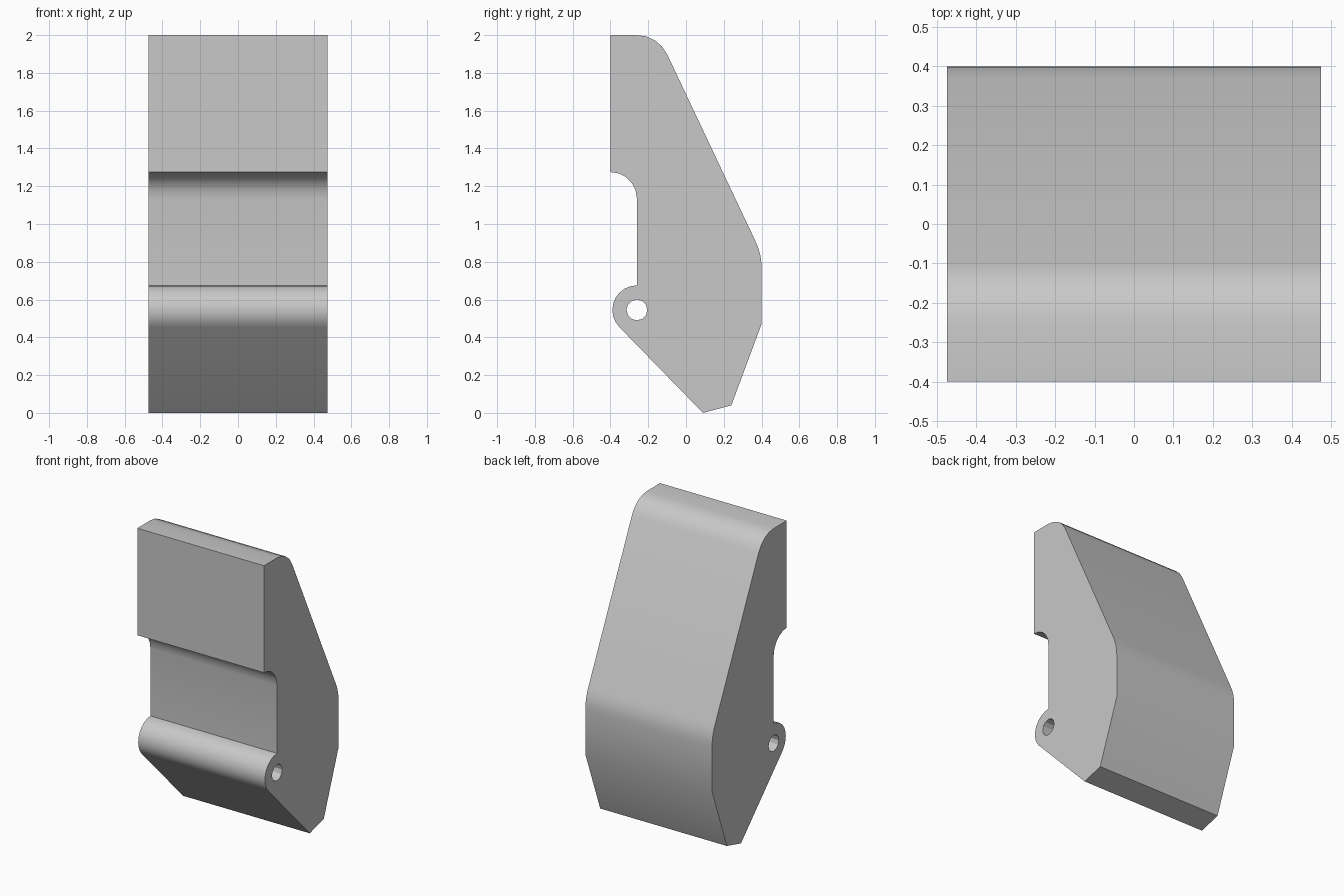
import bpy
import bmesh
from math import cos, sin, radians

cube = bpy.data.objects.get("Cube")
if cube:
    bpy.data.objects.remove(cube, do_unlink=True)

HALF_WIDTH = 0.475
PIVOT = (-0.26, 0.545)


def arc(centre, radius, start, end, steps):
    """Points (y, z) along a circular arc, angles in degrees."""
    angles = [radians(start + (end - start) * i / steps) for i in range(steps + 1)]
    return [(centre[0] + radius * cos(a), centre[1] + radius * sin(a)) for a in angles]


def add_loop(bm, points):
    verts = [bm.verts.new((-HALF_WIDTH, y, z)) for y, z in points]
    return [bm.edges.new((v, verts[i - 1])) for i, v in enumerate(verts)]


# Side outline, clockwise from the top front corner
outline = [(-0.4, 2)]
outline += arc((-0.26, 1.823), 0.177, 90, 25.2, 4)       # rounded top
outline += arc((0.084, 0.77), 0.316, 25.2, 0, 4)         # rounded back
outline += [(0.4, 0.47), (0.24, 0.04), (0.09, 0)]        # foot
outline += arc(PIVOT, 0.13, 225, 90, 9)                  # pivot boss
outline += arc((-0.4, 1.135), 0.14, 0, 90, 5)            # notch fillet

# Pivot bore
bore = arc(PIVOT, 0.055, 0, 360, 12)[:-1]

# Fill the outline around the bore and extrude it across the width
bm = bmesh.new()
edges = add_loop(bm, outline) + add_loop(bm, bore)
bmesh.ops.triangle_fill(bm, edges=edges, use_beauty=True)
result = bmesh.ops.extrude_face_region(bm, geom=bm.faces[:])
moved = [g for g in result["geom"] if isinstance(g, bmesh.types.BMVert)]
bmesh.ops.translate(bm, verts=moved, vec=(2 * HALF_WIDTH, 0, 0))
bmesh.ops.recalc_face_normals(bm, faces=bm.faces[:])

mesh = bpy.data.meshes.new("pivot_block")
bm.to_mesh(mesh)
bm.free()
block = bpy.data.objects.new("pivot_block", mesh)
bpy.context.collection.objects.link(block)

# Plain grey
grey = bpy.data.materials.new("light_grey")
grey.use_nodes = True
colour = (0.58, 0.58, 0.58, 1)
grey.diffuse_color = colour
grey.node_tree.nodes["Principled BSDF"].inputs["Base Color"].default_value = colour
mesh.materials.append(grey)

# Smooth the curves, keep the corners sharp
bpy.ops.object.select_all(action="DESELECT")
block.select_set(True)
bpy.context.view_layer.objects.active = block
bpy.ops.object.shade_smooth_by_angle(angle=radians(29))
